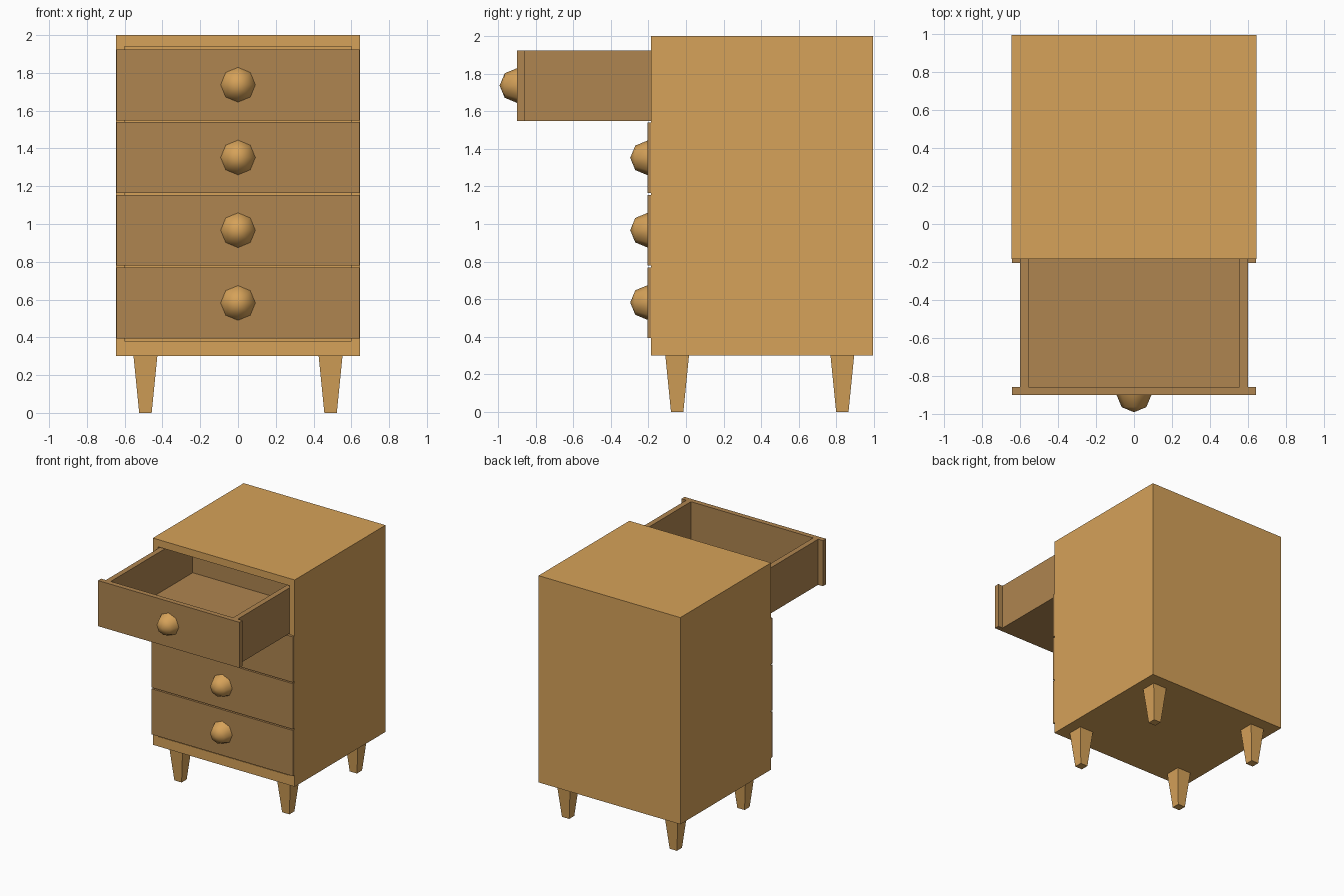
import bpy
import bmesh
import math
from mathutils import Matrix, Vector

cube = bpy.data.objects.get("Cube")
if cube:
    bpy.data.objects.remove(cube, do_unlink=True)


def material(name, colour):
    mat = bpy.data.materials.new(name)
    mat.use_nodes = True
    mat.diffuse_color = (*colour, 1)
    mat.node_tree.nodes["Principled BSDF"].inputs["Base Color"].default_value = (*colour, 1)
    return mat


light_wood = material("light_wood", (0.67, 0.36, 0.10))
dark_wood = material("dark_wood", (0.43, 0.235, 0.08))


def finish(name, bm, mat):
    bmesh.ops.recalc_face_normals(bm, faces=bm.faces)
    mesh = bpy.data.meshes.new(name)
    bm.to_mesh(mesh)
    bm.free()
    mesh.materials.append(mat)
    obj = bpy.data.objects.new(name, mesh)
    bpy.context.collection.objects.link(obj)
    return obj


def add_box(bm, low, high):
    low, high = Vector(low), Vector(high)
    place = Matrix.Translation((low + high) / 2) @ Matrix.Diagonal((*(high - low), 1))
    return bmesh.ops.create_cube(bm, size=1, matrix=place)["verts"]


def hollow(bm, low, high, side, wall, depth):
    """Box opened on one side by an inset and a push inwards."""
    add_box(bm, low, high)
    bm.normal_update()
    side = Vector(side)
    face = max(bm.faces, key=lambda f: f.normal.dot(side))
    bmesh.ops.inset_region(bm, faces=[face], thickness=wall, use_even_offset=True)
    rim = list(face.verts)
    pushed = bmesh.ops.extrude_face_region(bm, geom=[face])["geom"]
    bmesh.ops.delete(bm, geom=[face], context="FACES_ONLY")
    moved = [v for v in pushed if isinstance(v, bmesh.types.BMVert)]
    bmesh.ops.translate(bm, verts=moved, vec=-side * depth)
    return rim + moved


# Cabinet shell, open at the front
bm = bmesh.new()
opening = hollow(bm, (-0.645, -0.185, 0.3), (0.645, 0.995, 2), (0, -1, 0), 0.045, 1.14)
for v in opening:
    v.co.z = 1.94 if v.co.z > 1 else 0.38
finish("cabinet", bm, light_wood)

# Tapered legs
for side, x in (("right", -0.49), ("left", 0.49)):
    for end, y in (("front", -0.047), ("back", 0.832)):
        bm = bmesh.new()
        bmesh.ops.create_cone(bm, cap_ends=True, segments=4, depth=0.3,
                              radius1=0.033 * math.sqrt(2), radius2=0.063 * math.sqrt(2),
                              matrix=Matrix.Translation((x, y, 0.15))
                              @ Matrix.Rotation(math.pi / 4, 4, "Z"))
        finish(f"{end}_{side}_leg", bm, light_wood)

# Drawers with tray, front panel and knob; the top one is pulled out
height = 0.375
for i in range(4):
    base = 0.394 + i * 0.385
    front = -0.9 if i == 3 else -0.205

    bm = bmesh.new()
    hollow(bm, (-0.6, front + 0.04, base), (0.6, front + 1.15, base + height),
           (0, 0, 1), 0.044, height - 0.04)
    # the panel itself closes the tray, so the tray's front wall is kept thin
    for v in bm.verts:
        if abs(v.co.y - front - 0.084) < 0.001:
            v.co.y = front + 0.042
    finish(f"drawer_tray_{i + 1}", bm, dark_wood)

    bm = bmesh.new()
    add_box(bm, (-0.643, front, base), (0.643, front + 0.04, base + height))
    finish(f"drawer_front_{i + 1}", bm, dark_wood)

    # Half-round knob
    bm = bmesh.new()
    bmesh.ops.create_uvsphere(bm, u_segments=8, v_segments=4, radius=0.092,
                              matrix=Matrix.Rotation(math.pi / 2, 4, "X"))
    bmesh.ops.delete(bm, geom=[v for v in bm.verts if v.co.y > 0.01], context="VERTS")
    bmesh.ops.translate(bm, verts=bm.verts, vec=(0, front, base + 0.188))
    # make sure the dome's faces point away from the drawer
    for face in bm.faces:
        face.smooth = True
    finish(f"knob_{i + 1}", bm, light_wood)
